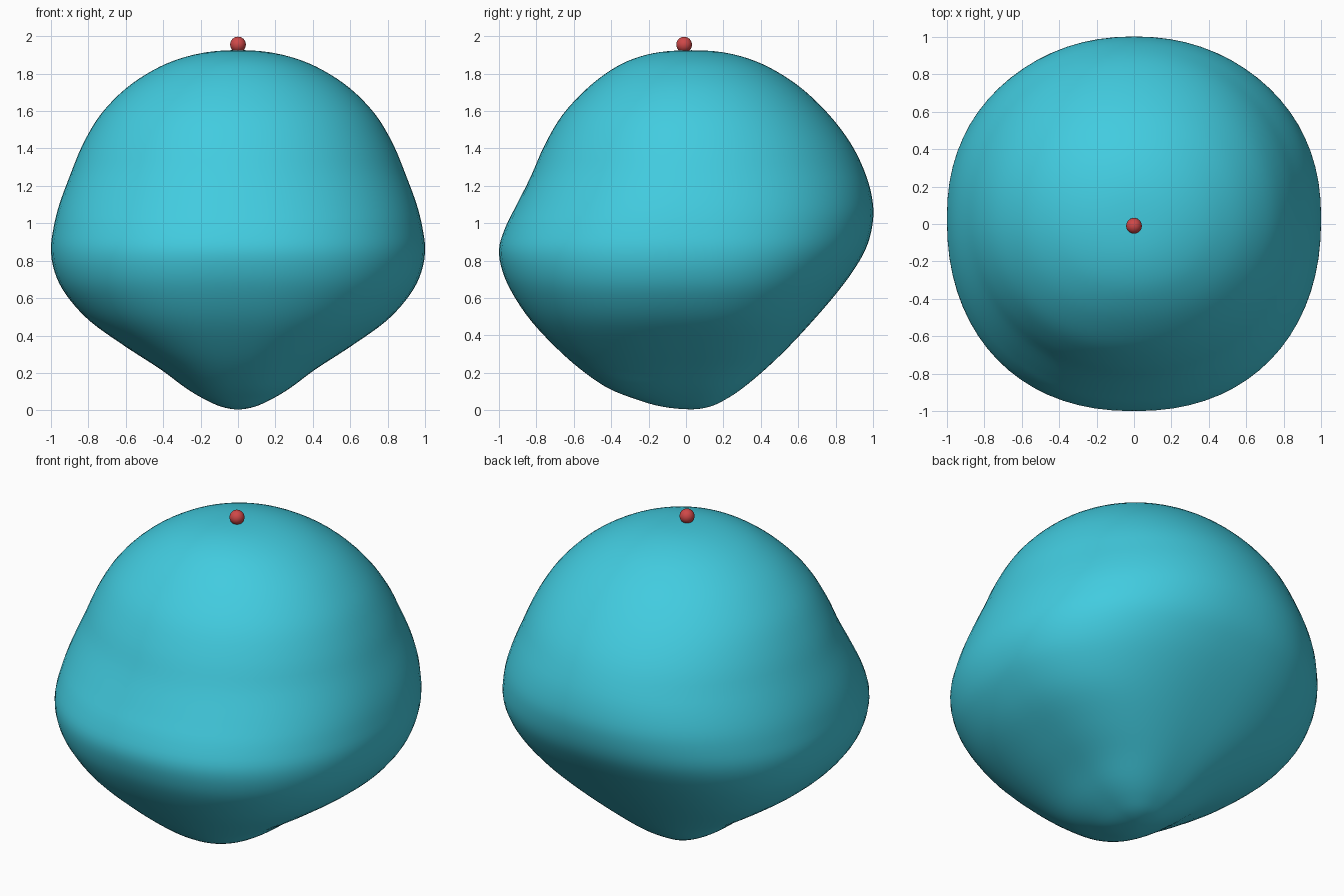
import bpy, bmesh, math
from mathutils import Vector

if "Cube" in bpy.data.objects:
    bpy.data.objects.remove(bpy.data.objects["Cube"])

CY = 0.03      # depth position of the body's vertical axis
SEG = 72       # vertices per ring
STEPS = 4      # rings between two profile rows


def material(name, rgb):
    m = bpy.data.materials.new(name)
    m.diffuse_color = (*rgb, 1)
    m.use_nodes = True
    m.node_tree.nodes["Principled BSDF"].inputs["Base Color"].default_value = m.diffuse_color
    return m


teal = material("teal", (0.054, 0.60, 0.74))
red = material("red", (0.62, 0.065, 0.065))

# Body profile: height, half width, front depth, back depth
rows = [
    (0.005, 0, CY, CY), (0.02, .09, -.13, .13), (0.06, .18, -.27, .215),
    (0.12, .28, -.42, .305), (0.22, .415, -.565, .425), (0.34, .60, -.70, .55),
    (0.48, .795, -.83, .68), (0.62, .92, -.925, .80), (0.74, .98, -.98, .89),
    (0.86, 1.0, -1.0, .96), (0.98, .985, -.965, .995), (1.10, .955, -.905, 1.0),
    (1.25, .90, -.83, .965), (1.42, .83, -.755, .885), (1.58, .735, -.66, .765),
    (1.72, .60, -.53, .62), (1.82, .45, -.40, .47), (1.88, .31, -.28, .335),
    (1.915, .16, -.14, .19), (1.925, 0, CY, CY),
]
pts = [Vector((z, w, CY - f, b - CY)) for z, w, f, b in rows]


def mirrored(p):
    return Vector((p[0], -p[1], -p[2], -p[3]))


def smooth_rows(p):
    """Catmull-Rom rows, mirrored over each pole so the ends are round."""
    p = [mirrored(p[1])] + p + [mirrored(p[-2])]
    out = []
    for i in range(1, len(p) - 2):
        a, b, c, d = p[i - 1:i + 3]
        for s in range(STEPS):
            t = s / STEPS
            out.append(0.5 * (2 * b + (c - a) * t + (2 * a - 5 * b + 4 * c - d) * t**2
                              + (3 * b - a - 3 * c + d) * t**3))
    return out[1:]


def squareness(z):
    """Rings are squarer low down and round at the crown."""
    k = min(max((z - 0.4) / 0.9, 0), 1)
    return 2.4 - 0.36 * k


def power(v, e):
    return math.copysign(abs(v) ** e, v)


# Body: stacked rounded rings closed by a pole at each end
bm = bmesh.new()
rings = []
for z, w, f, b in smooth_rows(pts):
    e = 2 / squareness(z)
    ring = []
    for i in range(SEG):
        a = math.tau * i / SEG
        c, s = math.cos(a), math.sin(a)
        depth = b if s > 0 else f
        ring.append(bm.verts.new((w * power(c, e), CY + depth * power(s, e), z)))
    rings.append(ring)
bottom = bm.verts.new((0, CY, rows[0][0]))
top = bm.verts.new((0, CY, rows[-1][0]))
for i in range(SEG):
    j = (i + 1) % SEG
    bm.faces.new((bottom, rings[0][j], rings[0][i]))
    bm.faces.new((top, rings[-1][i], rings[-1][j]))
    for lo, hi in zip(rings, rings[1:]):
        bm.faces.new((lo[i], lo[j], hi[j], hi[i]))
bmesh.ops.recalc_face_normals(bm, faces=bm.faces)
for face in bm.faces:
    face.smooth = True
mesh = bpy.data.meshes.new("body")
bm.to_mesh(mesh)
bm.free()
body = bpy.data.objects.new("body", mesh)
bpy.context.collection.objects.link(body)
mesh.materials.append(teal)

# Small ball resting on the crown
bpy.ops.mesh.primitive_uv_sphere_add(segments=32, ring_count=16, radius=0.042,
                                     location=(0, -0.01, 1.955))
ball = bpy.context.object
ball.name = "top_ball"
ball.data.materials.append(red)
bpy.ops.object.shade_smooth()
